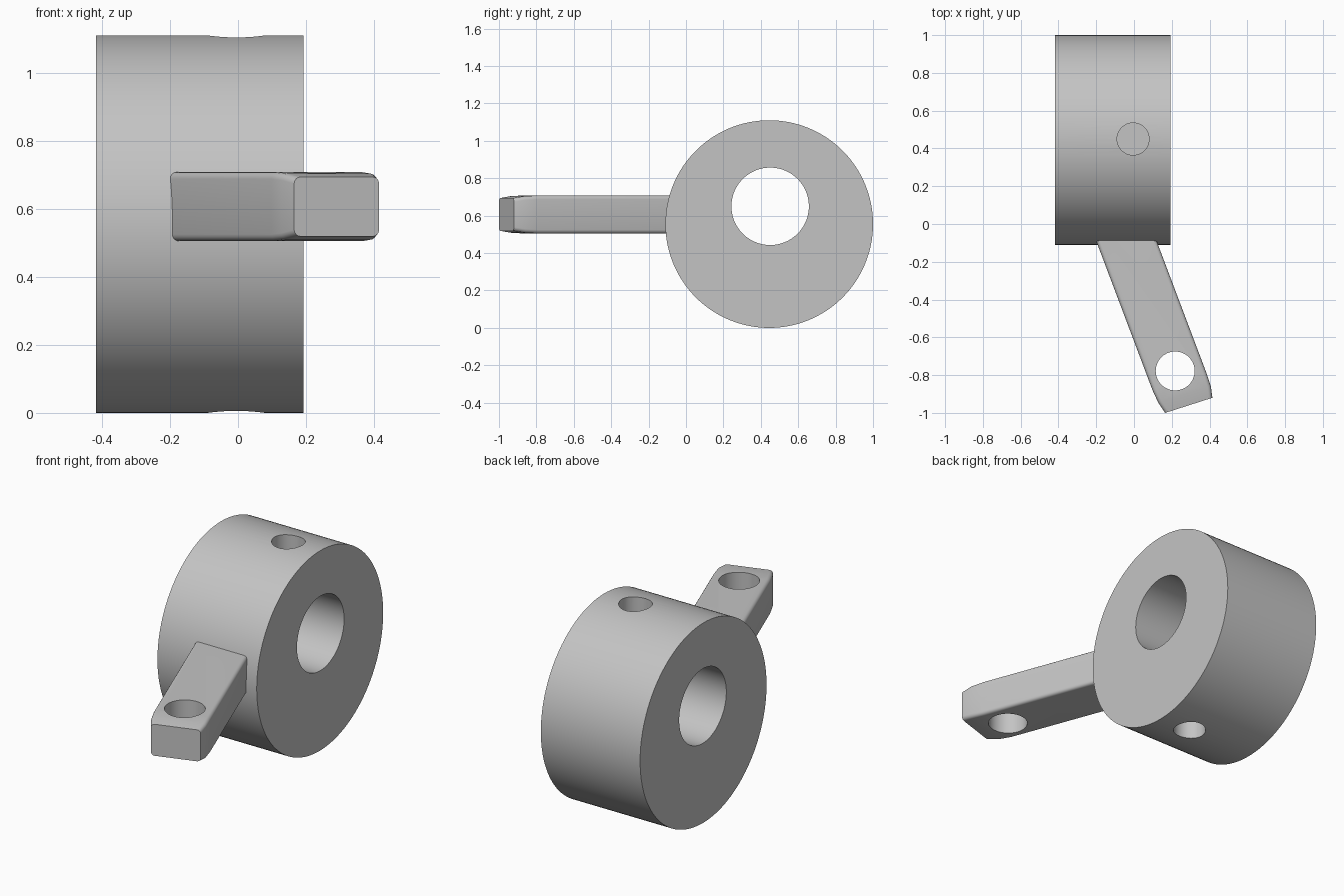
import bpy, bmesh
from math import pi, radians, cos, sin
from mathutils import Vector

cube = bpy.data.objects.get("Cube")
if cube:
    bpy.data.objects.remove(cube, do_unlink=True)

grey = bpy.data.materials.new("plain_grey")
grey.use_nodes = True
grey.diffuse_color = (0.55, 0.55, 0.55, 1)
grey.node_tree.nodes["Principled BSDF"].inputs["Base Color"].default_value = grey.diffuse_color


def cylinder(name, radius, depth, location, rotation=(0, 0, 0), sides=96):
    bpy.ops.mesh.primitive_cylinder_add(vertices=sides, radius=radius, depth=depth,
                                        location=location, rotation=rotation)
    ob = bpy.context.object
    ob.name = name
    return ob


def cut(target, cutter):
    """Subtract the cutter from the target, then discard it."""
    cutter.hide_render = True
    mod = target.modifiers.new("cut", "BOOLEAN")
    mod.operation, mod.solver, mod.object = "DIFFERENCE", "EXACT", cutter
    bpy.ops.object.select_all(action="DESELECT")
    target.select_set(True)
    bpy.context.view_layer.objects.active = target
    bpy.ops.object.modifier_apply(modifier=mod.name)
    bpy.data.objects.remove(cutter, do_unlink=True)


def finish(ob, angle):
    ob.data.materials.clear()
    ob.data.materials.append(grey)
    bpy.ops.object.select_all(action="DESELECT")
    ob.select_set(True)
    bpy.context.view_layer.objects.active = ob
    bpy.ops.object.shade_smooth_by_angle(angle=radians(angle))


# Collar: thick drum with an off-centre bore and two blind pin holes
collar = cylinder("collar", 0.555, 0.61, (-0.113, 0.445, 0.555), (0, pi / 2, 0), 128)
cut(collar, cylinder("bore_cutter", 0.207, 1, (-0.113, 0.45, 0.65), (0, pi / 2, 0)))
for z in (0, 1.11):
    cut(collar, cylinder("pin_hole_cutter", 0.085, 0.4, (-0.005, 0.45, z), sides=48))
finish(collar, 30)

# Arm: rounded bar lofted through sections, narrowing to a flat end
sections = [  # left edge, right edge, inset of top and bottom
    ((-0.253, 0.05), (0.067, 0.05), 0),
    ((0.098, -0.88), (0.384, -0.79), 0),
    ((0.128, -0.945), (0.407, -0.86), 0.004),
    ((0.165, -1.0), (0.415, -0.92), 0.014),
]
LOW, HIGH, ROUND = 0.505, 0.708, 0.02


def rounded_section(bm, left, right, inset):
    left, right = Vector((*left, 0)), Vector((*right, 0))
    width = (right - left).length
    across = (right - left) / width
    ring = []
    corners = [(width - ROUND, HIGH - inset - ROUND), (ROUND, HIGH - inset - ROUND),
               (ROUND, LOW + inset + ROUND), (width - ROUND, LOW + inset + ROUND)]
    for i, (s, z) in enumerate(corners):
        for k in range(5):
            a = (i + k / 4) * pi / 2
            p = left + across * (s + ROUND * cos(a))
            p.z = z + ROUND * sin(a)
            ring.append(bm.verts.new(p))
    return ring


bm = bmesh.new()
rings = [rounded_section(bm, *s) for s in sections]
for a, b in zip(rings, rings[1:]):
    for i in range(len(a)):
        j = (i + 1) % len(a)
        bm.faces.new((a[i], a[j], b[j], b[i]))
bm.faces.new(rings[0])
bm.faces.new(rings[-1])
bmesh.ops.recalc_face_normals(bm, faces=bm.faces)
mesh = bpy.data.meshes.new("arm")
bm.to_mesh(mesh)
bm.free()
arm = bpy.data.objects.new("arm", mesh)
bpy.context.collection.objects.link(arm)
cut(arm, cylinder("arm_hole_cutter", 0.103, 1, (0.218, -0.778, 0.6), sides=64))
finish(arm, 35)
